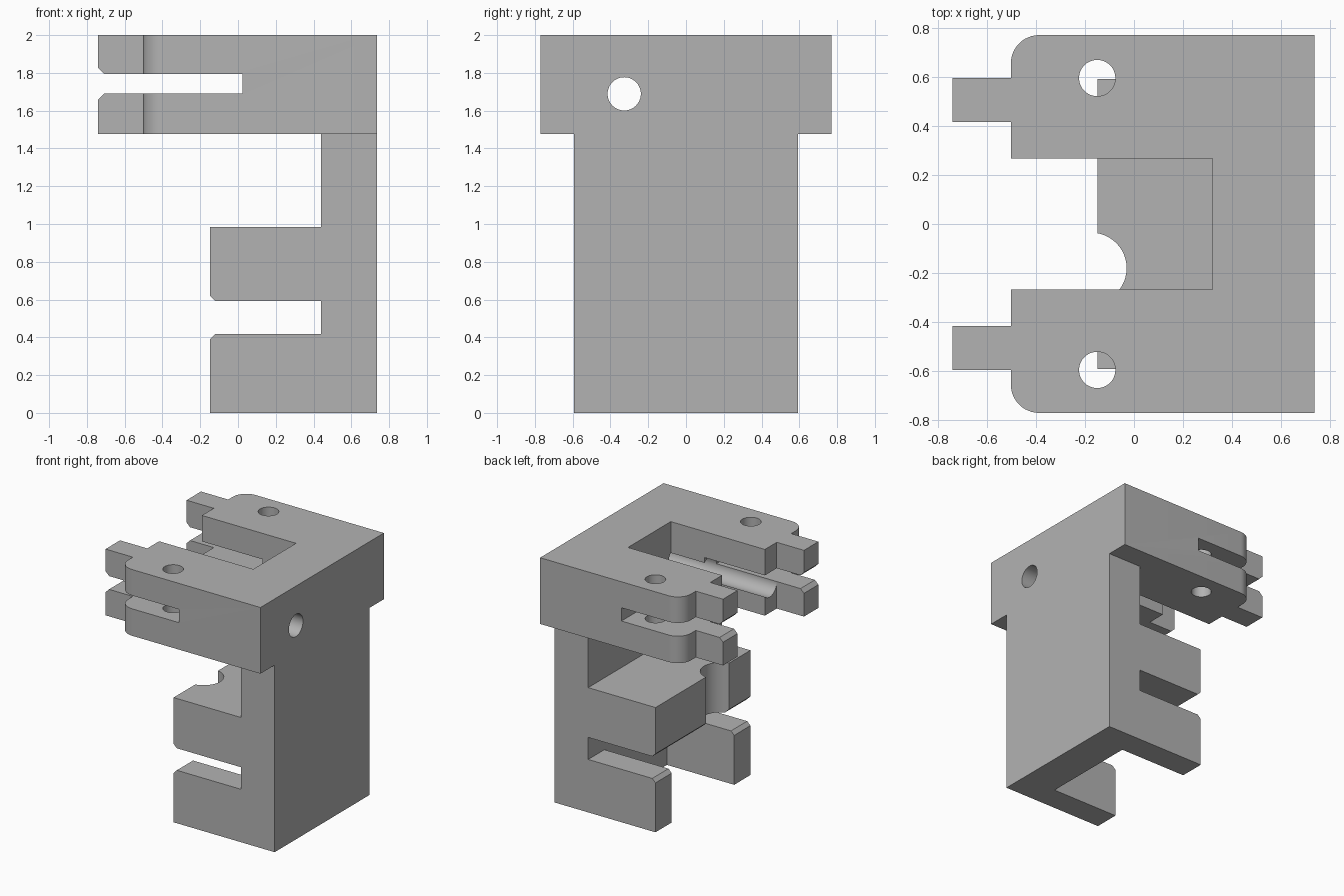
import bpy, bmesh, math
from mathutils import Vector

if "Cube" in bpy.data.objects:
    bpy.data.objects.remove(bpy.data.objects["Cube"], do_unlink=True)

grey = bpy.data.materials.new("plain grey")
grey.use_nodes = True
grey.diffuse_color = (0.45, 0.45, 0.45, 1)
grey.node_tree.nodes["Principled BSDF"].inputs["Base Color"].default_value = (0.45, 0.45, 0.45, 1)


def prism(name, points, axis, low, high):
    """Extrude a closed outline: (x, y) along z, (x, z) along y, (y, z) along x."""
    place = {"x": lambda a, b: (low, a, b),
             "y": lambda a, b: (a, low, b),
             "z": lambda a, b: (a, b, low)}[axis]
    step = Vector([(high - low) * (axis == k) for k in "xyz"])
    bm = bmesh.new()
    face = bm.faces.new([bm.verts.new(place(a, b)) for a, b in points])
    new = bmesh.ops.extrude_face_region(bm, geom=[face])["geom"]
    bmesh.ops.translate(bm, vec=step, verts=[v for v in new if isinstance(v, bmesh.types.BMVert)])
    bmesh.ops.recalc_face_normals(bm, faces=bm.faces)
    mesh = bpy.data.meshes.new(name)
    bm.to_mesh(mesh)
    bm.free()
    mesh.materials.append(grey)
    obj = bpy.data.objects.new(name, mesh)
    bpy.context.collection.objects.link(obj)
    return obj


def arc(cx, cy, r, start, end, n):
    angles = [math.radians(start + (end - start) * i / n) for i in range(n + 1)]
    return [(cx + r * math.cos(t), cy + r * math.sin(t)) for t in angles]


def circle(cx, cy, r, n=48):
    return arc(cx, cy, r, 0, 360, n)[:-1]


def rect(a0, b0, a1, b1):
    return [(a0, b0), (a1, b0), (a1, b1), (a0, b1)]


def cut(target, cutter):
    mod = target.modifiers.new("cut", "BOOLEAN")
    mod.operation = "DIFFERENCE"
    mod.solver = "EXACT"
    mod.object = cutter
    bpy.context.view_layer.objects.active = target
    bpy.ops.object.modifier_apply(modifier=mod.name)
    bpy.data.objects.remove(cutter, do_unlink=True)


# Forked head: half outline mirrored across y = 0
half = [(0.735, 0.77)] + arc(-0.387, 0.655, 0.115, 90, 180, 12)
half += [(-0.502, 0.595), (-0.74, 0.595), (-0.74, 0.415), (-0.502, 0.415),
         (-0.502, 0.267), (0.32, 0.267)]
head = prism("forked_head", half + [(x, -y) for x, y in reversed(half)], "z", 1.477, 2.0)

# Horizontal slit with a chamfered mouth
slit = [(-0.77, 1.63), (-0.71, 1.69), (0.025, 1.69),
        (0.025, 1.795), (-0.71, 1.795), (-0.77, 1.855)]
cut(head, prism("slit_cutter", slit, "y", -1, 1))

# Bolt holes and the long bore
for side in (-1, 1):
    cut(head, prism("bolt_cutter", circle(-0.15, 0.595 * side, 0.074), "z", 1.3, 2.2))
cut(head, prism("bore_cutter", circle(-0.327, 1.689, 0.088), "x", -1, 1))

# Column with the middle block and lower arms as one side profile
side_profile = [(0.735, 0), (0.735, 1.477), (0.44, 1.477), (0.44, 0.985), (-0.148, 0.985),
                (-0.148, 0.62), (-0.12, 0.592), (0.44, 0.592), (0.44, 0.418),
                (-0.12, 0.418), (-0.148, 0.39), (-0.148, 0)]
column = prism("column", side_profile, "y", -0.592, 0.592)
cut(column, prism("lower_gap_cutter", rect(-0.3, -0.39, 0.44, 0.39), "z", -0.1, 0.5))
cut(column, prism("notch_cutter", circle(-0.175, -0.18, 0.145), "z", 0.5, 1.1))

# Smooth only the round surfaces
for obj in (head, column):
    bpy.ops.object.select_all(action="DESELECT")
    obj.select_set(True)
    bpy.context.view_layer.objects.active = obj
    bpy.ops.object.shade_smooth_by_angle(angle=math.radians(30))
